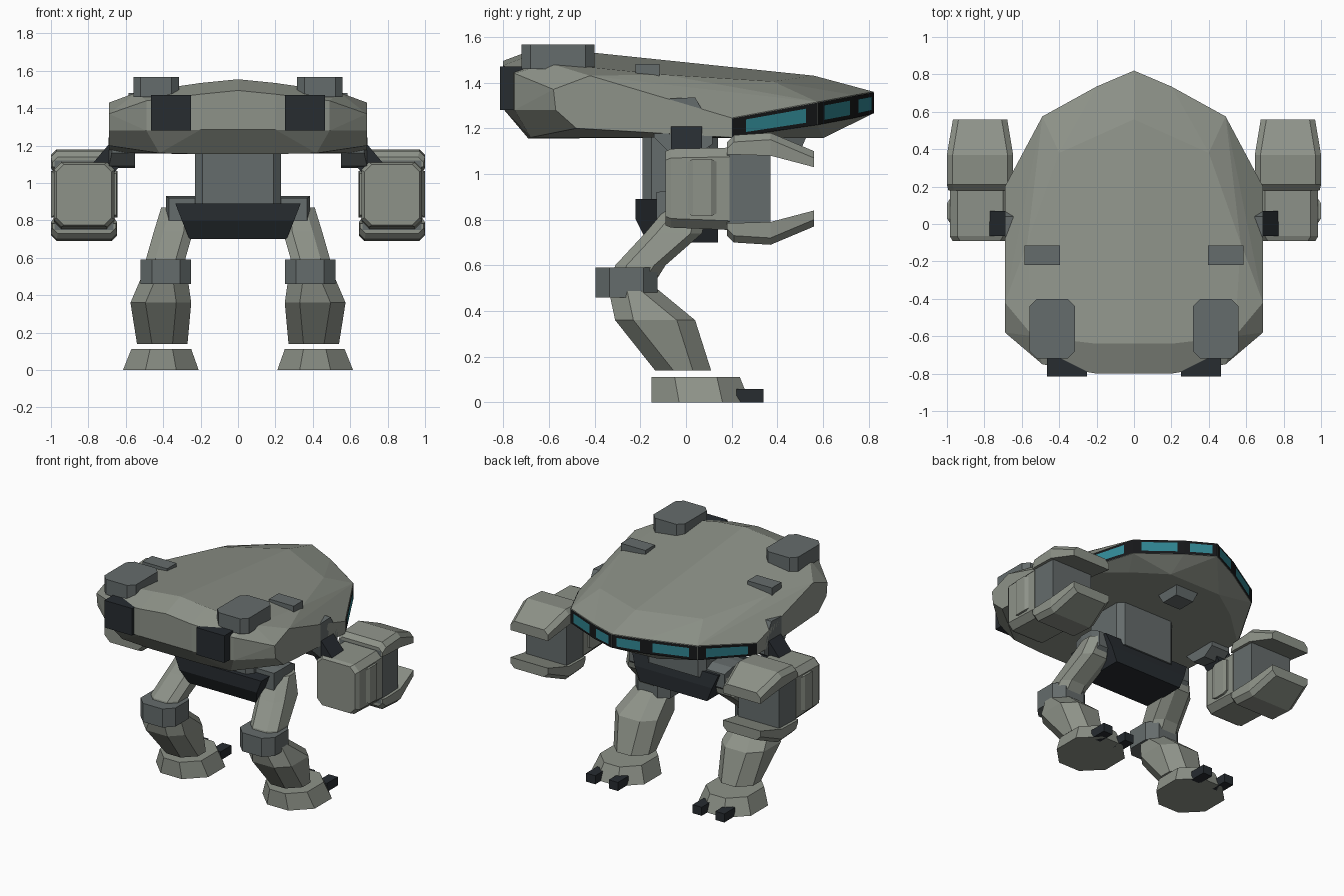
import bpy, bmesh
from math import radians
from mathutils import Vector, Matrix

if "Cube" in bpy.data.objects:
    bpy.data.objects.remove(bpy.data.objects["Cube"])


def mat(name, c):
    m = bpy.data.materials.new(name)
    m.diffuse_color = (*c, 1)
    m.use_nodes = True
    m.node_tree.nodes["Principled BSDF"].inputs["Base Color"].default_value = m.diffuse_color
    return m


HULL = mat("hull_grey", (.27, .29, .25))
GREY = mat("mid_grey", (.13, .15, .15))
DARK = mat("dark_grey", (.02, .025, .03))
BLACK = mat("black", (.008, .009, .01))
TEAL = mat("teal_glass", (.03, .24, .29))


def finish(name, bm, m, mirror=True):
    bmesh.ops.recalc_face_normals(bm, faces=bm.faces)
    me = bpy.data.meshes.new(name)
    bm.to_mesh(me)
    bm.free()
    me.materials.append(m)
    ob = bpy.data.objects.new(name, me)
    bpy.context.collection.objects.link(ob)
    if mirror:
        ob.modifiers.new("mirror", 'MIRROR').use_clip = False
    return ob


def oct_ring(u0, u1, v0, v1, c):
    """Rectangle with corners cut by c."""
    if c == 0:
        return [(u0, v0), (u1, v0), (u1, v1), (u0, v1)]
    return [(u0 + c, v0), (u1 - c, v0), (u1, v0 + c), (u1, v1 - c),
            (u1 - c, v1), (u0 + c, v1), (u0, v1 - c), (u0, v0 + c)]


def loft(name, rings, m, axis='z', c=0., mirror=True):
    """Skin (pos, u0, u1, v0, v1) sections; axis z uses xy, axis y uses xz."""
    bm = bmesh.new()
    loops = []
    for r in rings:
        pts = oct_ring(*r[1:5], r[5] if len(r) > 5 else c)
        loops.append([bm.verts.new((u, v, r[0]) if axis == 'z' else (u, r[0], v)) for u, v in pts])
    n = len(loops[0])
    for a, b in zip(loops, loops[1:]):
        for i in range(n):
            bm.faces.new((a[i], a[(i + 1) % n], b[(i + 1) % n], b[i]))
    bm.faces.new(loops[0])
    bm.faces.new(loops[-1])
    return finish(name, bm, m, mirror)


def box(name, x0, x1, y0, y1, z0, z1, m, c=0., mirror=True):
    return loft(name, [(z0, x0, x1, y0, y1), (z1, x0, x1, y0, y1)], m, 'z', c, mirror)


# Hull: half points, mirrored and wrapped in a convex skin
lower_rim = [(0, .82, 1.265), (.2, .735, 1.245), (.49, .575, 1.215), (.69, .2, 1.16)]
upper_rim = [(0, .82, 1.36), (.2, .735, 1.345), (.49, .575, 1.315), (.69, .2, 1.245)]
hull_pts = lower_rim + upper_rim + [
    (.69, -.42, 1.43), (.69, -.58, 1.37), (.49, -.75, 1.44), (.2, -.80, 1.475), (0, -.80, 1.495),
    (.69, -.48, 1.20), (.69, -.57, 1.28), (.49, -.75, 1.28), (.2, -.80, 1.285),
    (.42, -.68, 1.16), (.2, -.69, 1.155), (.2, .6, 1.157), (.42, .45, 1.157),
    (0, .56, 1.43), (.4, .38, 1.405), (.57, -.1, 1.435), (.54, -.6, 1.485),
    (.2, -.64, 1.535), (0, -.64, 1.555)]
bm = bmesh.new()
for x, y, z in hull_pts:
    for s in ((1, -1) if x else (1,)):
        bm.verts.new((s * x, y, z))
res = bmesh.ops.convex_hull(bm, input=bm.verts)
bmesh.ops.delete(bm, geom=list({v for v in bm.verts if not v.link_faces}), context='VERTS')
bmesh.ops.dissolve_limit(bm, angle_limit=radians(2), verts=bm.verts, edges=bm.edges)
finish("hull", bm, HULL, False)


def band(name, t0, t1, s0, s1, off, m):
    """Quads over each visor segment, inset by fractions and pushed outward."""
    bm = bmesh.new()
    for i in range(3):
        a, b, c, d = (Vector(p) for p in (lower_rim[i], lower_rim[i + 1], upper_rim[i + 1], upper_rim[i]))
        n = (b - a).cross(d - a).normalized()
        if n.y < 0:
            n = -n
        q = []
        for t, s in ((t0, s0), (t1, s0), (t1, s1), (t0, s1)):
            q.append(bm.verts.new(a.lerp(b, t).lerp(d.lerp(c, t), s) + n * off))
        bm.faces.new(q)
    return finish(name, bm, m)


# Wrap-around visor and its windows
band("visor_frame", 0, 1, 0, .97, .003, BLACK)
band("visor_window", .14, .84, .17, .8, .006, TEAL)

# Roof pods, roof hatches, rear vents, chin sensor
box("roof_pod", .315, .56, -.72, -.40, 1.46, 1.567, GREY, .04)
box("roof_hatch", .395, .585, -.22, -.115, 1.42, 1.482, GREY)
box("rear_vent", .25, .465, -.815, -.70, 1.28, 1.47, DARK)
loft("chin_sensor", [(1.10, -.07, .07, .37, .50), (1.17, -.09, .09, .34, .53)], GREY, mirror=False)

# Waist and pelvis
box("waist", -.23, .23, -.19, .14, .85, 1.17, GREY, .04, False)
loft("pelvis", [(.70, -.26, .26, -.17, .14), (.80, -.30, .30, -.22, .14),
                (.89, -.335, .335, -.22, .12)], DARK, mirror=False)
loft("hip_joint", [(-.13, .2, .37, .80, .92), (-.06, .2, .385, .74, .93),
                   (.04, .2, .385, .74, .93), (.10, .2, .37, .80, .90)], GREY, 'y')

# Legs
loft("thigh", [(.52, .29, .50, -.33, -.14), (.60, .28, .49, -.31, -.09),
               (.74, .24, .45, -.18, .07), (.87, .23, .41, -.07, .10)], HULL, c=.05)
box("knee", .25, .52, -.395, -.125, .46, .59, GREY, .06)
loft("shin", [(.14, .27, .54, -.135, .11), (.36, .25, .575, -.31, .04),
              (.50, .27, .515, -.34, -.13)], HULL, c=.08)
loft("foot", [(0, .21, .615, -.15, .28, .12), (.112, .25, .57, -.15, .235, .1)], HULL)
for i, x in enumerate((.325, .50)):
    box(f"toe_{i + 1}", x - .035, x + .035, .22, .34, 0, .06, DARK)

# Shoulder mount and slanted bracket
loft("shoulder_mount", [(-.14, .55, .675, 1.16, 1.25), (-.07, .55, .69, 1.09, 1.33),
                        (.04, .55, .69, 1.08, 1.335), (.115, .55, .69, 1.13, 1.20)], GREY, 'y')
bracket = box("shoulder_bracket", -.06, .06, -.065, .07, -.11, .11, DARK)
bracket.data.transform(Matrix.Translation((.69, 0, 1.115)) @ Matrix.Rotation(radians(-40), 4, 'Y'))

# Arm: body, side panel, core plate and two jaws
loft("arm_body", [(-.09, .675, .97, .775, 1.10, .04), (-.065, .66, .985, .765, 1.11, .04),
                  (.19, .66, .985, .755, 1.115, .04)], HULL, 'y')
loft("arm_side_panel", [(0, .65, .98, .83, 1.05), (.03, .645, 1.0, .815, 1.065),
                        (.11, .645, 1.0, .815, 1.065), (.14, .65, .98, .83, 1.05)], HULL, 'y')
box("arm_core", .665, .98, .18, .37, .75, 1.12, GREY)
MID = .935
for name, s in (("upper_jaw", 1), ("lower_jaw", -1)):
    rings = []
    for y, w, inner, outer in ((.18, .17, .15, .205), (.21, .177, .15, .235),
                               (.37, .177, .145, .245), (.56, .145, .095, .165)):
        z = sorted((MID + s * inner, MID + s * outer))
        rings.append((y, .823 - w, .823 + w, *z))
    # Outer corners are cut along the jaw length
    bm = bmesh.new()
    loops = []
    for y, x0, x1, z0, z1 in rings:
        zi, zo = (z0, z1) if s > 0 else (z1, z0)
        k = .03
        pts = ((x0, zi), (x1, zi), (x1, zo - s * k), (x1 - k, zo), (x0 + k, zo), (x0, zo - s * k))
        loops.append([bm.verts.new((x, y, z)) for x, z in pts])
    for a, b in zip(loops, loops[1:]):
        for i in range(6):
            bm.faces.new((a[i], a[(i + 1) % 6], b[(i + 1) % 6], b[i]))
    bm.faces.new(loops[0])
    bm.faces.new(loops[-1])
    finish(name, bm, HULL)
